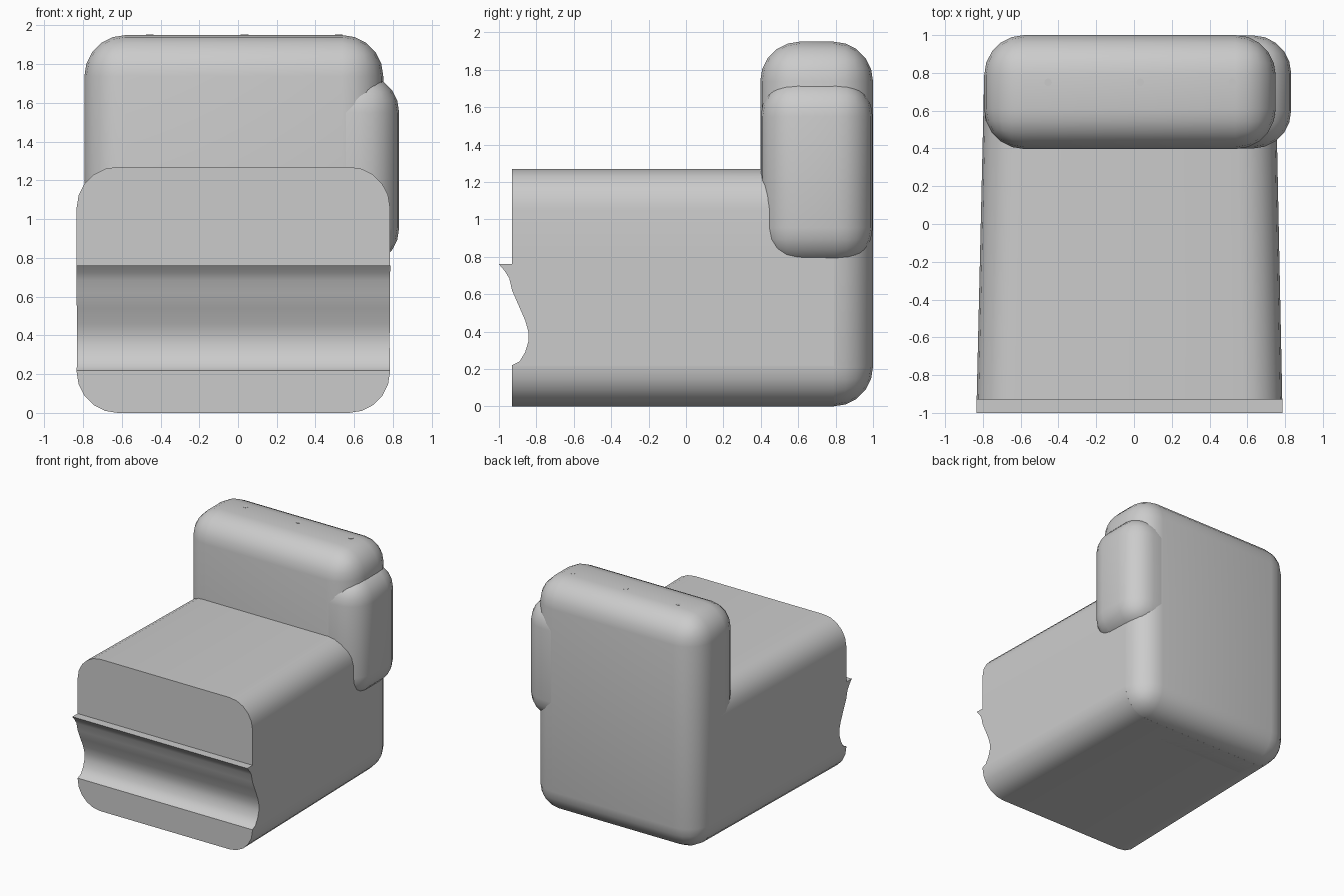
import bpy, bmesh, math

if "Cube" in bpy.data.objects:
    bpy.data.objects.remove(bpy.data.objects["Cube"])


def finish(bm, name, angle=40):
    bmesh.ops.remove_doubles(bm, verts=bm.verts, dist=0.0005)
    bmesh.ops.recalc_face_normals(bm, faces=bm.faces)
    me = bpy.data.meshes.new(name)
    bm.to_mesh(me)
    bm.free()
    ob = bpy.data.objects.new(name, me)
    bpy.context.collection.objects.link(ob)
    bpy.ops.object.select_all(action='DESELECT')
    ob.select_set(True)
    bpy.context.view_layer.objects.active = ob
    bpy.ops.object.shade_smooth_by_angle(angle=math.radians(angle))
    return ob


def rounded_box(name, lo, hi, r, seg=5):
    bm = bmesh.new()
    bmesh.ops.create_cube(bm, size=1)
    for v in bm.verts:
        v.co = [a + (c + 0.5) * (b - a) for a, b, c in zip(lo, hi, v.co)]
    bmesh.ops.bevel(bm, geom=bm.edges[:], offset=r, offset_type='OFFSET',
                    segments=seg, profile=0.5, affect='EDGES')
    return finish(bm, name)


# Seat block: rows of (height, corner inset, front y), tapering to the back
R, TOP, FRONT, BACK, SEG = 0.212, 1.27, -0.93, 0.79, 5
arc = [(R - R * math.cos(t), R - R * math.sin(t))
       for t in (math.pi / 2 * i / SEG for i in range(SEG + 1))]
rows = [(z, inset, FRONT) for z, inset in arc]
rows[:] = [(z, R - math.sqrt(max(0, R * R - (R - z) ** 2)), y) for z, _, y in rows]
rows += [(z, 0, y) for y, z in (
    (-0.93, 0.22), (-0.89, 0.24), (-0.86, 0.29), (-0.843, 0.345), (-0.843, 0.40),
    (-0.86, 0.46), (-0.895, 0.54), (-0.93, 0.62), (-0.945, 0.685),
    (-0.97, 0.725), (-1.0, 0.76), (-0.93, 0.76))]
rows += [(TOP - z, inset, FRONT) for z, inset, _ in reversed(rows[:SEG + 1])]


def side_x(y, side):
    t = (y - FRONT) / (BACK - FRONT)
    return (-0.833 + 0.04 * t) if side < 0 else (0.785 - 0.035 * t)


bm = bmesh.new()
grid = []
for z, inset, y in rows:
    grid.append([bm.verts.new((side_x(yy, s) - s * inset, yy, z))
                 for s, yy in ((-1, BACK), (-1, y), (1, y), (1, BACK))])
for a, b in zip(grid, grid[1:]):
    for i in range(4):
        j = (i + 1) % 4
        bm.faces.new((a[i], a[j], b[j], b[i]))
bm.faces.new(grid[0])
bm.faces.new(grid[-1])
finish(bm, "seat_block")

# Upright back cushion reaching down to the floor
rounded_box("backrest", (-0.793, 0.397, 0), (0.75, 1.0, 1.95), 0.212)

# Bolster pushed into the right side of the back
rounded_box("side_bolster", (0.32, 0.400, 0.755), (0.832, 0.998, 1.75), 0.2)

# Three small buttons on top of the back
for k, x in enumerate((-0.455, 0.033, 0.52)):
    bm = bmesh.new()
    bmesh.ops.create_cone(bm, cap_ends=True, segments=16, radius1=0.02,
                          radius2=0.02, depth=0.02)
    bmesh.ops.translate(bm, verts=bm.verts, vec=(x, 0.75, 1.942))
    finish(bm, f"top_button_{k + 1}")
